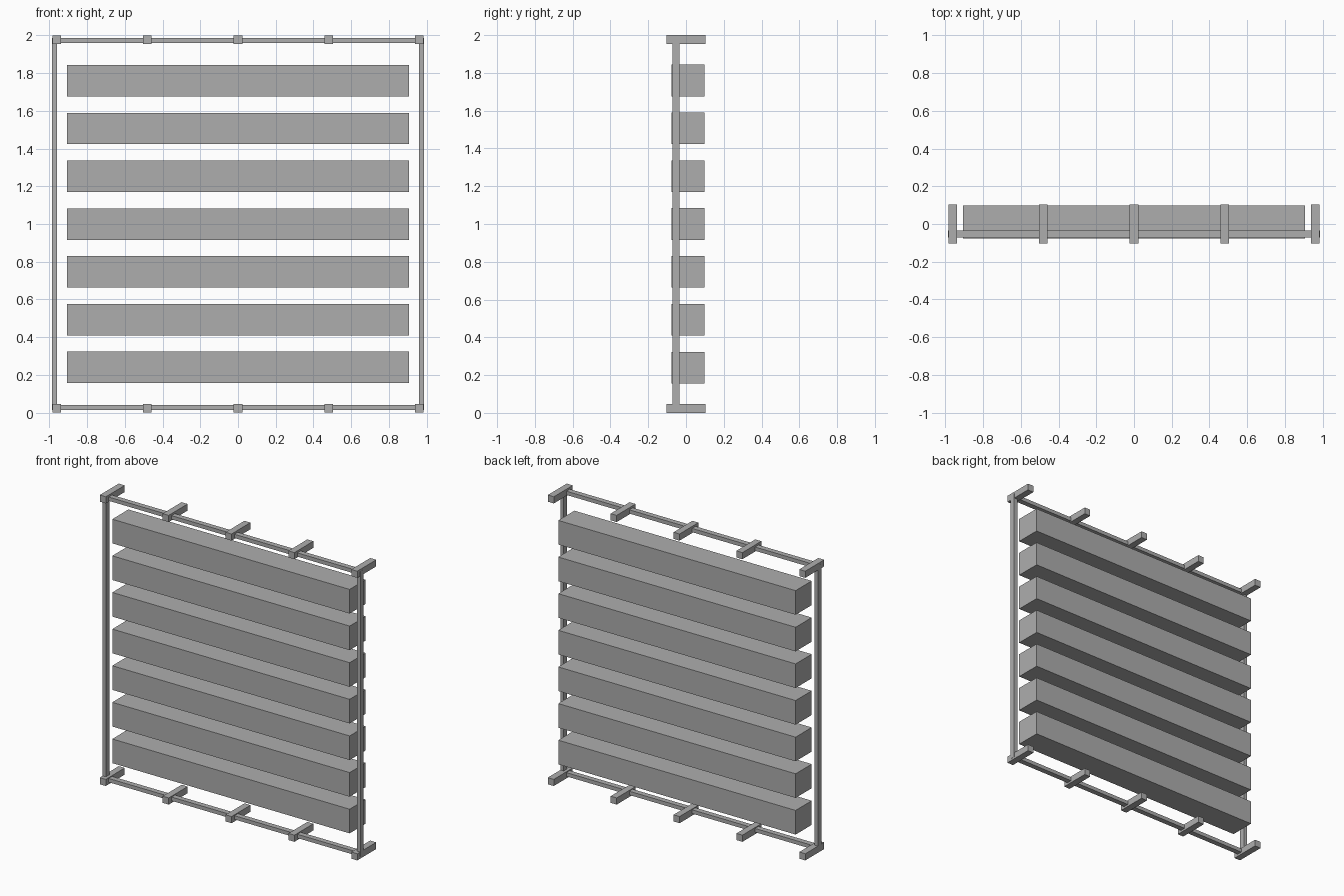
import bpy

cube = bpy.data.objects.get("Cube")
if cube:
    bpy.data.objects.remove(cube, do_unlink=True)

# One plain grey for the whole screen
GREY = (0.42, 0.42, 0.42, 1)
grey = bpy.data.materials.new("plain grey")
grey.use_nodes = True
grey.diffuse_color = GREY
grey.node_tree.nodes["Principled BSDF"].inputs["Base Color"].default_value = GREY


def box(name, center, size):
    bpy.ops.mesh.primitive_cube_add(size=1, location=center)
    ob = bpy.context.object
    ob.name = name
    ob.scale = size
    bpy.ops.object.transform_apply(location=False, rotation=False, scale=True)
    ob.data.materials.append(grey)
    return ob


FRAME_Y = -0.053   # depth of the thin frame
BAR = 0.026        # visible thickness of frame bars
DEPTH = 0.037
CLIP = 0.046       # bracket section

# Seven deep horizontal louvres
for i in range(7):
    box(f"louvre_{i + 1}", (0, 0.011, 0.24 + i * 0.2533), (1.816, 0.176, 0.167))

# Side posts
for side, x in (("right", -0.973), ("left", 0.973)):
    box(f"{side}_post", (x, FRAME_Y, 1), (BAR, DEPTH, 1.946))

# Rails with five brackets running front to back
for level, rail_z, clip_z in (("bottom", 0.027, CLIP / 2), ("top", 1.973, 2 - CLIP / 2)):
    box(f"{level}_rail", (0, FRAME_Y, rail_z), (1.972, DEPTH, BAR))
    for i in range(5):
        box(f"{level}_bracket_{i + 1}", ((i - 2) * 0.481, 0, clip_z), (CLIP, 0.207, CLIP))
